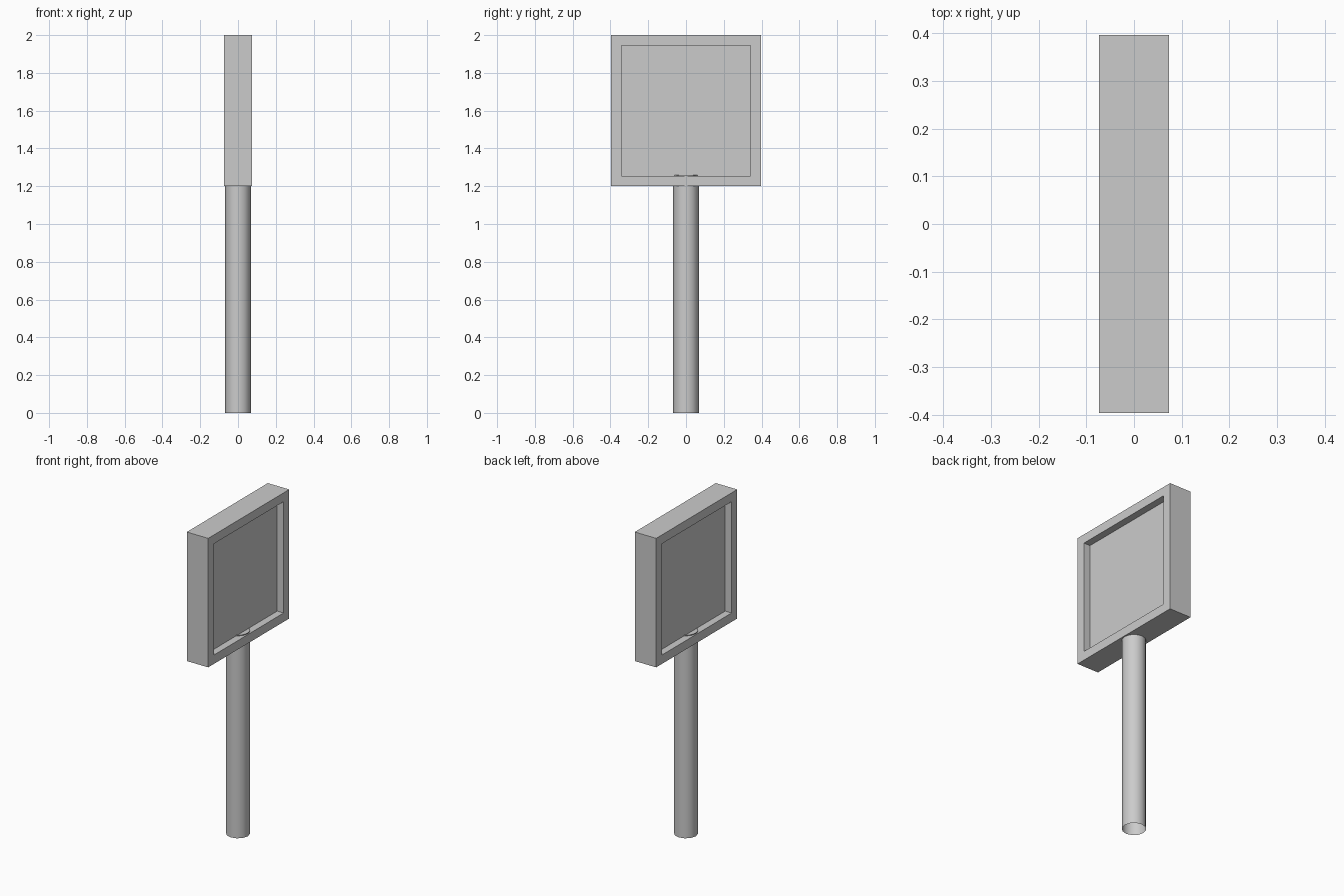
import bpy, bmesh
from mathutils import Matrix, Vector

if "Cube" in bpy.data.objects:
    bpy.data.objects.remove(bpy.data.objects["Cube"])


def finish(bm, name):
    bmesh.ops.recalc_face_normals(bm, faces=bm.faces[:])
    mesh = bpy.data.meshes.new(name)
    bm.to_mesh(mesh)
    bm.free()
    obj = bpy.data.objects.new(name, mesh)
    bpy.context.collection.objects.link(obj)
    return obj


# Sign board: a box with a framed recess on both broad sides
bm = bmesh.new()
bmesh.ops.create_cube(bm, size=1, matrix=Matrix.Translation((0, 0, 1.6))
                      @ Matrix.Diagonal((0.147, 0.794, 0.8, 1)))
bm.normal_update()
for face in [f for f in bm.faces if abs(f.normal.x) > 0.9]:
    inward = -0.044 * face.normal
    bmesh.ops.inset_region(bm, faces=[face], thickness=0.055, use_even_offset=True)
    panel = bmesh.ops.extrude_discrete_faces(bm, faces=[face])["faces"][0]
    bmesh.ops.translate(bm, verts=panel.verts[:], vec=inward)
finish(bm, "sign_board")

# Open tube post, its top just reaching into the recess
height = 1.26
bm = bmesh.new()
bmesh.ops.create_cone(bm, cap_ends=False, segments=12, radius1=0.068, radius2=0.068,
                      depth=height, matrix=Matrix.Translation((0, 0, height / 2)))
for f in bm.faces:
    f.smooth = True
finish(bm, "post")
